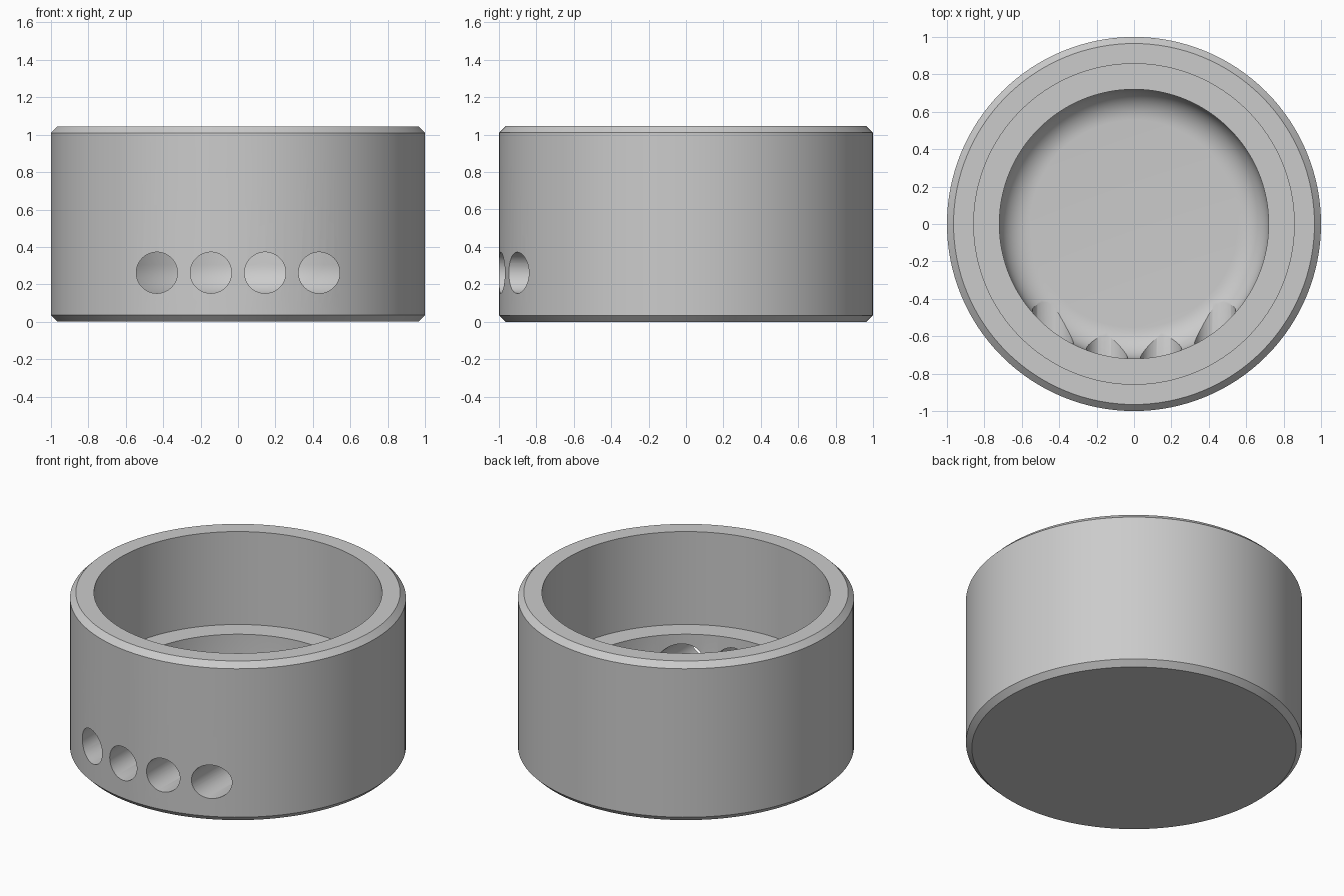
import bpy, bmesh
from math import sin, cos, pi, radians

cube = bpy.data.objects.get("Cube")
if cube:
    bpy.data.objects.remove(cube, do_unlink=True)

SEGMENTS = 128
HEIGHT, CHAMFER = 1.045, 0.035
UPPER_R, LOWER_R = 0.857, 0.72
LEDGE_Z, FLOOR_Z, FILLET = 0.435, 0.14, 0.165
HOLE_R, HOLE_Z = 0.11, 0.262

# Single grey material
grey = bpy.data.materials.new("Plain grey")
grey.use_nodes = True
colour = (0.6, 0.6, 0.6, 1)
grey.diffuse_color = colour
grey.node_tree.nodes["Principled BSDF"].inputs["Base Color"].default_value = colour


def lathe(name, profile):
    """Revolve (radius, z) points about z and cap both ends."""
    bm = bmesh.new()
    rings = []
    for r, z in profile:
        angles = [2 * pi * i / SEGMENTS for i in range(SEGMENTS)]
        rings.append([bm.verts.new((r * cos(a), r * sin(a), z)) for a in angles])
    for low, high in zip(rings, rings[1:]):
        for i in range(SEGMENTS):
            j = (i + 1) % SEGMENTS
            bm.faces.new((low[i], low[j], high[j], high[i]))
    bm.faces.new(rings[0][::-1])
    bm.faces.new(rings[-1])
    bmesh.ops.recalc_face_normals(bm, faces=bm.faces[:])
    mesh = bpy.data.meshes.new(name)
    bm.to_mesh(mesh)
    bm.free()
    mesh.materials.append(grey)
    obj = bpy.data.objects.new(name, mesh)
    bpy.context.collection.objects.link(obj)
    return obj


# Cup: chamfered outside, stepped inside, rounded floor corner
edge = 1 - CHAMFER
profile = [(edge, 0), (1, CHAMFER), (1, HEIGHT - CHAMFER), (edge, HEIGHT),
           (UPPER_R, HEIGHT), (UPPER_R, LEDGE_Z), (LOWER_R, LEDGE_Z)]
STEPS = 12
for i in range(STEPS + 1):
    a = pi / 2 * i / STEPS
    profile.append((LOWER_R - FILLET * (1 - cos(a)),
                    FLOOR_Z + FILLET * (1 - sin(a))))
cup = lathe("cup_body", profile)

# Four round holes through the front wall
cutters = []
for x in (-0.434, -0.145, 0.145, 0.434):
    bpy.ops.mesh.primitive_cylinder_add(
        vertices=64, radius=HOLE_R, depth=0.8,
        location=(x, -0.7, HOLE_Z), rotation=(pi / 2, 0, 0))
    cutter = bpy.context.object
    cutter.name = "hole_cutter"
    cutter.hide_render = True
    cutter.data.materials.append(grey)
    cutters.append(cutter)
    cut = cup.modifiers.new("Hole", 'BOOLEAN')
    cut.operation = 'DIFFERENCE'
    cut.solver = 'EXACT'
    cut.object = cutter

bpy.ops.object.select_all(action='DESELECT')
cup.select_set(True)
bpy.context.view_layer.objects.active = cup
for modifier in list(cup.modifiers):
    bpy.ops.object.modifier_apply(modifier=modifier.name)
for cutter in cutters:
    bpy.data.objects.remove(cutter, do_unlink=True)

bpy.ops.object.shade_smooth_by_angle(angle=radians(30))
